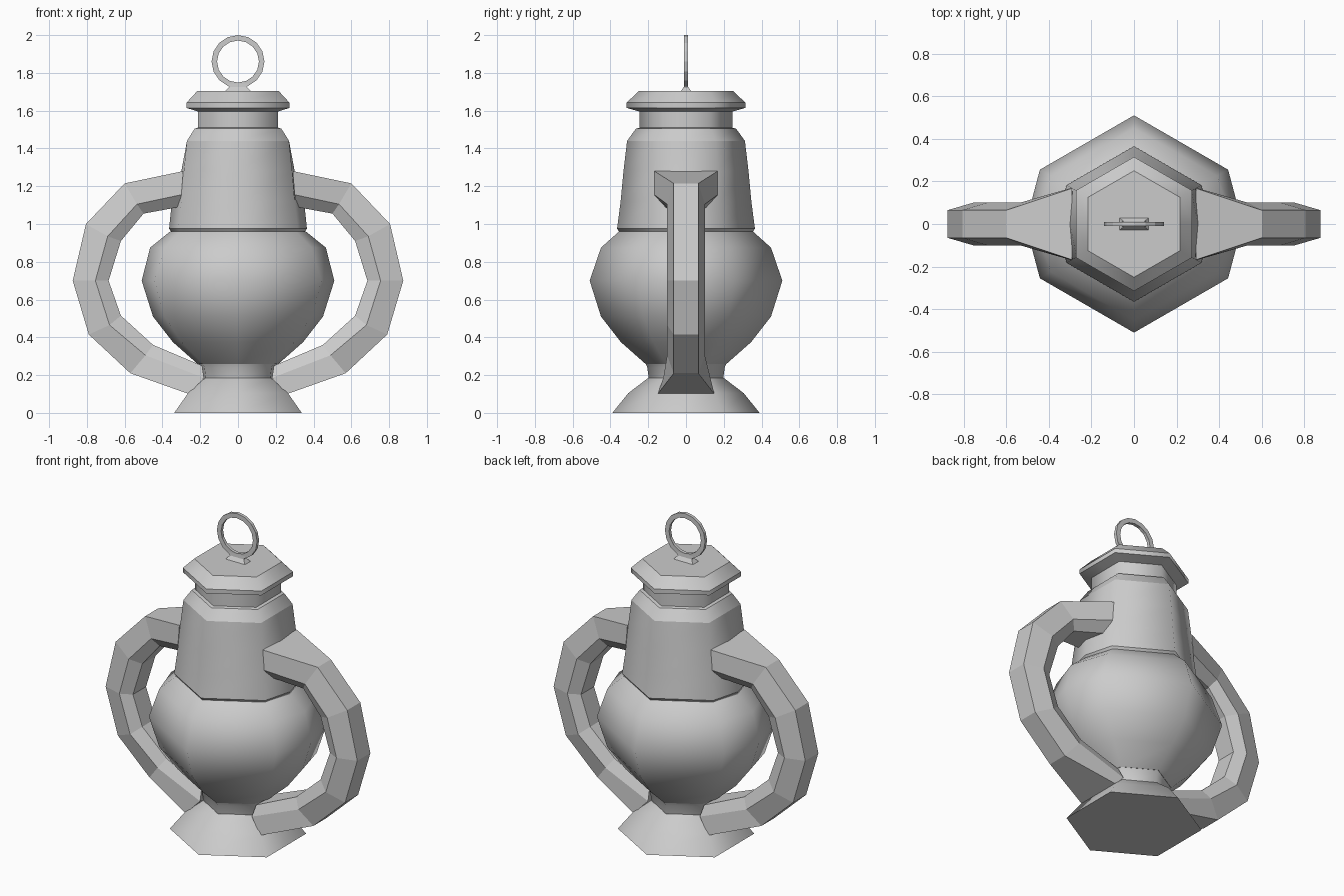
import bpy, bmesh, math

if "Cube" in bpy.data.objects:
    bpy.data.objects.remove(bpy.data.objects["Cube"])


def finish(name, bm, smooth=True):
    bmesh.ops.recalc_face_normals(bm, faces=bm.faces[:])
    for f in bm.faces:
        f.smooth = smooth
    me = bpy.data.meshes.new(name)
    bm.to_mesh(me)
    bm.free()
    ob = bpy.data.objects.new(name, me)
    bpy.context.collection.objects.link(ob)
    return ob


def bridge(bm, a, b):
    n = len(a)
    return [bm.faces.new((a[i], a[(i + 1) % n], b[(i + 1) % n], b[i])) for i in range(n)]


# Six-sided turned part; rx lets the side flats bulge to an extra vertex
def turned(name, profile, soft=()):
    bm = bmesh.new()
    rings = []
    for r, rx, z in profile:
        rx = rx or r * math.cos(math.pi / 6)
        ring = []
        for d in (0, 30, 90, 150, 180, 210, 270, 330):
            k = rx if d % 180 == 0 else r
            a = math.radians(d)
            ring.append(bm.verts.new((k * math.cos(a), k * math.sin(a), z)))
        rings.append(ring)
    for a, b in zip(rings, rings[1:]):
        bridge(bm, a, b)
    bm.faces.new(rings[0])
    bm.faces.new(rings[-1])
    for i, ring in enumerate(rings):
        if i not in soft:
            for j in range(8):
                bm.edges.get((ring[j], ring[(j + 1) % 8])).smooth = False
    return finish(name, bm)


turned("base", [(.39, 0, 0), (.305, 0, .105), (.20, 0, .185)], soft=(1,))
turned("lower_neck", [(.195, .18, .17), (.205, .195, .24), (.215, .21, .265)], soft=(1,))
turned("bulb", [(.215, .215, .26), (.345, .345, .375), (.45, .45, .51), (.51, .51, .70),
                (.45, .465, .875), (.355, .36, .96)], soft=(1, 2, 3, 4))
turned("upper_body", [(.35, .35, .955), (.365, .365, .975), (.346, .35, 1.12), (.331, .30, 1.28),
                      (.312, 0, 1.44), (.265, 0, 1.505), (.245, 0, 1.51), (.245, 0, 1.60)],
       soft=(2, 3))
turned("lid", [(.245, 0, 1.595), (.315, 0, 1.615), (.315, 0, 1.642), (.25, 0, 1.703)])

# Handles: outer, middle and inner outlines as (x, z, half width)
outer = [(.29, 1.28, .168), (.60, 1.215, .065), (.805, 1.0, .065), (.875, .70, .065),
         (.79, .415, .065), (.57, .21, .065), (.26, .10, .15)]
middle = [(.30, 1.155, .168), (.535, 1.105, .10), (.69, .935, .10), (.755, .70, .10),
          (.68, .465, .10), (.49, .305, .10), (.18, .185, .12)]
inner = [(.31, 1.09, .11), (.50, 1.055, .065), (.62, .91, .065), (.685, .70, .065),
         (.62, .515, .065), (.45, .36, .065), (.19, .25, .09)]
for side, label in ((-1, "left_handle"), (1, "right_handle")):
    bm = bmesh.new()
    rings = []
    for o, m, i in zip(outer, middle, inner):
        pts = [(p[0], s * p[2], p[1]) for p, s in
               ((o, -1), (m, -1), (i, -1), (i, 1), (m, 1), (o, 1))]
        rings.append([bm.verts.new((side * x, y, z)) for x, y, z in pts])
    for a, b in zip(rings, rings[1:]):
        bridge(bm, a, b)
    bm.faces.new(rings[0])
    bm.faces.new(rings[-1])
    finish(label, bm, smooth=False)

# Flat hanging ring
bm = bmesh.new()
N = 16
loops = []
for r, y in ((.14, -.01), (.14, .01), (.111, .01), (.111, -.01)):
    loops.append([bm.verts.new((r * math.sin(t), y, 1.86 + r * math.cos(t)))
                  for t in (2 * math.pi * i / N for i in range(N))])
for k in range(4):
    bridge(bm, loops[k], loops[(k + 1) % 4])
finish("hanging_ring", bm, smooth=False)

# Flared foot of the ring
bm = bmesh.new()
rings = [[bm.verts.new((sx * x, sy * y, z)) for sx, sy in ((-1, -1), (1, -1), (1, 1), (-1, 1))]
         for x, y, z in ((.07, .03, 1.70), (.048, .012, 1.725), (.06, .01, 1.745))]
for a, b in zip(rings, rings[1:]):
    bridge(bm, a, b)
bm.faces.new(rings[0])
bm.faces.new(rings[-1])
finish("ring_foot", bm, smooth=False)
